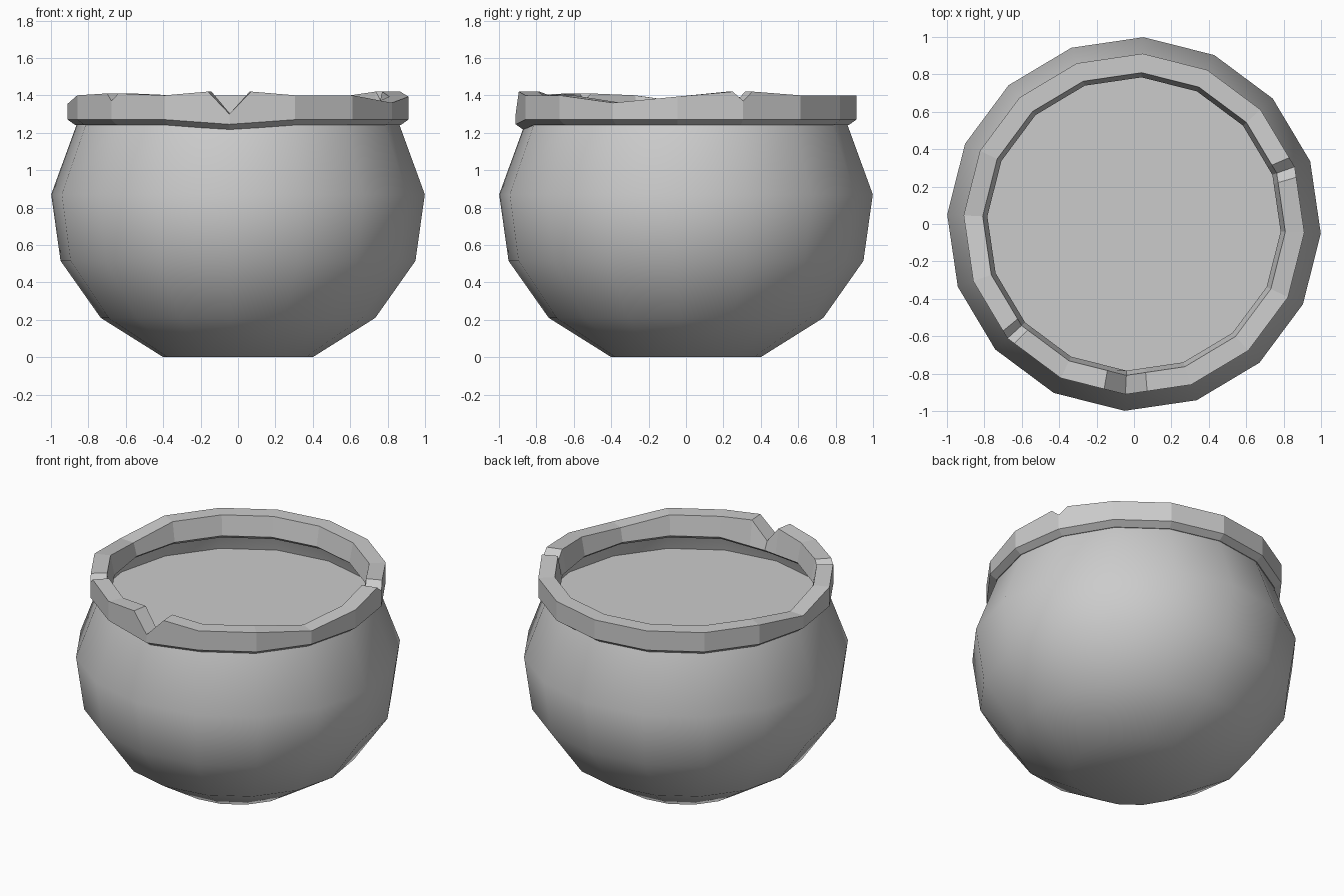
import bpy
import bmesh
from math import sin, cos, radians
from mathutils import Vector

if "Cube" in bpy.data.objects:
    bpy.data.objects.remove(bpy.data.objects["Cube"])

SIDES = 16
OFFSET = -2.9  # degrees


def direction(i):
    a = radians(OFFSET + i * 360 / SIDES)
    return Vector((cos(a), sin(a), 0))


def build(name, rings, closed=False, caps=(), smooth=False):
    """Bridge rings of points into a mesh, optionally closing the section."""
    bm = bmesh.new()
    vs = [[bm.verts.new(p) for p in ring] for ring in rings]
    n = len(vs[0])
    for k in range(len(vs) if closed else len(vs) - 1):
        a, b = vs[k], vs[(k + 1) % len(vs)]
        for i in range(n):
            j = (i + 1) % n
            bm.faces.new((a[i], a[j], b[j], b[i]))
    if "bottom" in caps:
        bm.faces.new(vs[0][::-1])
    if "disc" in caps:
        bm.faces.new(vs[0])
    for f in bm.faces:
        f.smooth = smooth
    mesh = bpy.data.meshes.new(name)
    bm.to_mesh(mesh)
    bm.free()
    obj = bpy.data.objects.new(name, mesh)
    bpy.context.collection.objects.link(obj)
    return obj


def ring(r, z):
    return [direction(i) * r + Vector((0, 0, z)) for i in range(SIDES)]


# Round pot body, an open shell with a flat base
profile = [(0.40, 0), (0.735, 0.21), (0.95, 0.515), (1.0, 0.87), (0.865, 1.24)]
build("pot_body", [ring(r, z) for r, z in profile], caps=("bottom",), smooth=True)

# Contents surface just below the rim
build("contents_surface", [ring(0.903, 1.13)], caps=("disc",))

# Chipped rim: corner index -> (notch bottom, notch half width, shoulder height)
notches = {1: (1.37, 0.16, 1.42), 10: (1.37, 0.13, 1.41), 12: (1.30, 0.33, 1.42)}
dents = {8: 1.355, 15: 1.36, 0: 1.393}  # worn corners
stations = []  # unit direction on the 16-gon, top height, underside sag
for i in range(SIDES):
    d = direction(i)
    sag = 0.025 if i == 12 else 0
    if i in notches:
        low, w, high = notches[i]
        stations += [(d.lerp(direction(i - 1), w), high, sag * (1 - w)),
                     (d, low, sag),
                     (d.lerp(direction(i + 1), w), high, sag * (1 - w))]
    else:
        stations.append((d, dents.get(i, 1.40), 0))


def rim_ring(r, z=None):
    return [d * r + Vector((0, 0, top if z is None else z - sag))
            for d, top, sag in stations]


build("chipped_rim", [rim_ring(0.87, 1.24), rim_ring(0.912, 1.27), rim_ring(0.912),
                      rim_ring(0.81), rim_ring(0.785, 1.27), rim_ring(0.825, 1.24)],
      closed=True)
